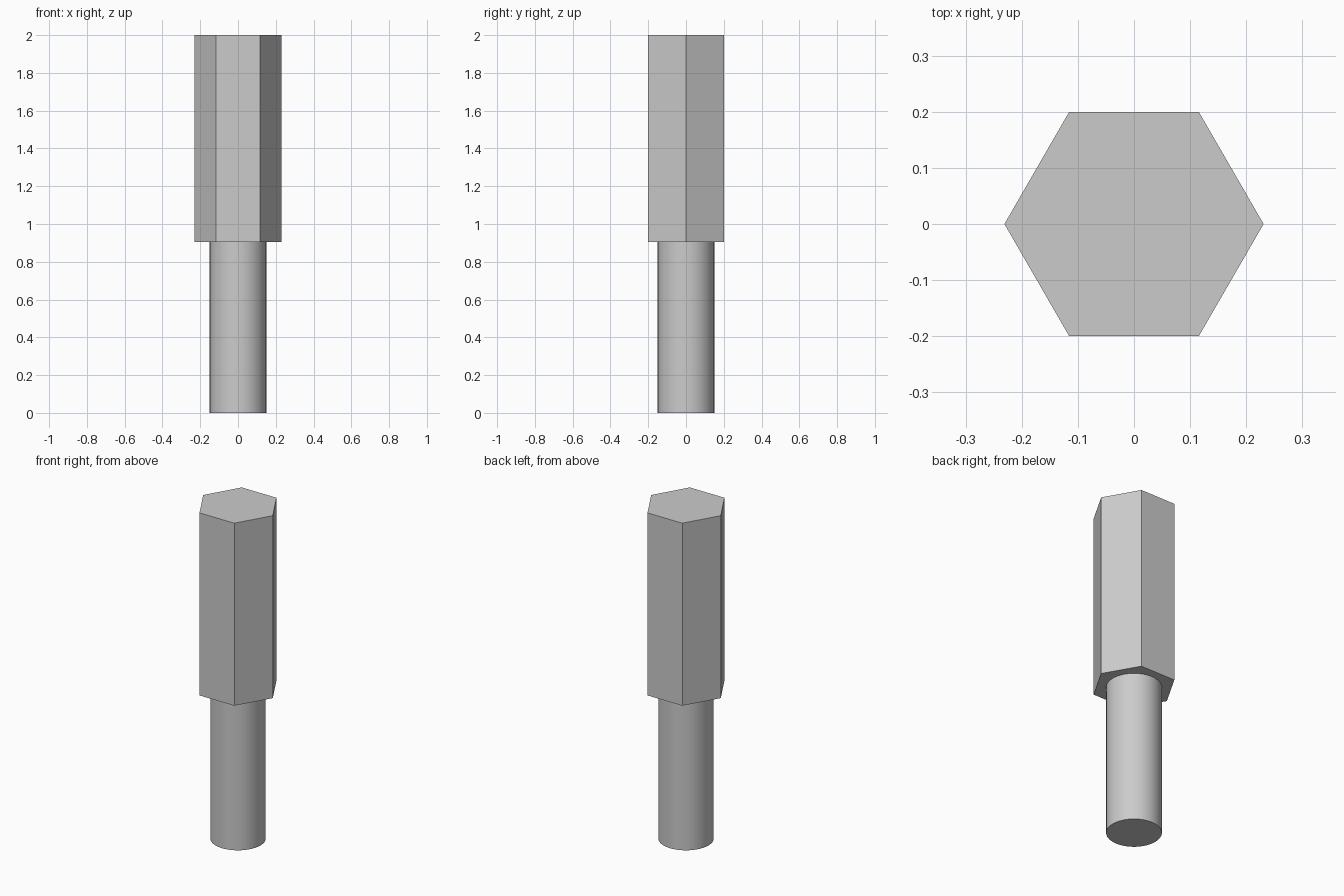
import bpy
import math

if "Cube" in bpy.data.objects:
    bpy.data.objects.remove(bpy.data.objects["Cube"], do_unlink=True)

# Grey metal
steel = bpy.data.materials.new("grey_metal")
steel.use_nodes = True
colour = (0.6, 0.6, 0.6, 1)
steel.diffuse_color = colour
steel.node_tree.nodes["Principled BSDF"].inputs["Base Color"].default_value = colour

JOINT = 0.905   # height where the shank meets the hexagon
TOP = 2.0


def prism(name, sides, radius, bottom, top, turn=0.0):
    """Closed upright prism between two heights."""
    bpy.ops.mesh.primitive_cylinder_add(
        vertices=sides, radius=radius, depth=top - bottom,
        location=(0, 0, (bottom + top) / 2), rotation=(0, 0, turn))
    part = bpy.context.object
    part.name = name
    part.data.materials.append(steel)
    return part


# Round shank, smooth around its side
prism("round_shank", 64, 0.15, 0, JOINT)
bpy.ops.object.shade_smooth_by_angle(angle=math.radians(30))

# Hexagonal body, flat faces front and back, points to left and right
across_flats = 0.4
prism("hex_body", 6, across_flats / math.sqrt(3), JOINT, TOP, math.radians(30))
